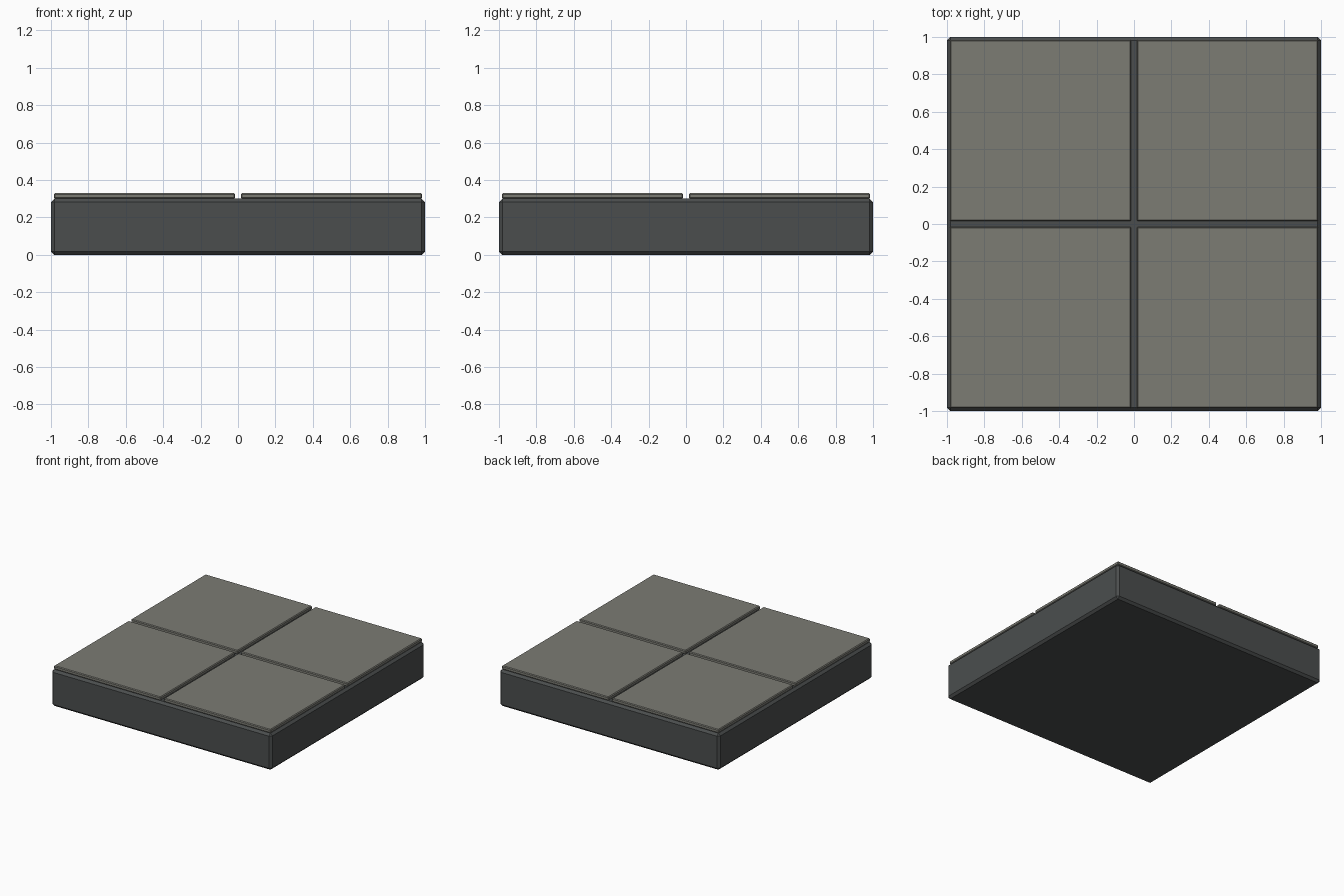
import bpy

if "Cube" in bpy.data.objects:
    bpy.data.objects.remove(bpy.data.objects["Cube"])


def material(name, rgb):
    mat = bpy.data.materials.new(name)
    mat.diffuse_color = (*rgb, 1)
    mat.use_nodes = True
    mat.node_tree.nodes["Principled BSDF"].inputs["Base Color"].default_value = mat.diffuse_color
    return mat


def slab(name, center, size, chamfer, mat):
    """Box with single-segment chamfered edges."""
    bpy.ops.mesh.primitive_cube_add(size=1, location=center)
    obj = bpy.context.object
    obj.name = name
    obj.scale = size
    bpy.ops.object.transform_apply(location=False, rotation=False, scale=True)
    bevel = obj.modifiers.new("chamfer", "BEVEL")
    bevel.width = chamfer
    bevel.segments = 1
    obj.data.materials.append(mat)
    return obj


dark_stone = material("dark_stone", (0.07, 0.076, 0.076))
light_stone = material("light_stone", (0.2, 0.2, 0.175))

# Foundation block
slab("floor_base", (0, 0, 0.15), (2, 2, 0.30), 0.018, dark_stone)

# Four paving tiles separated by narrow grooves
for ix, side in ((-1, "left"), (1, "right")):
    for iy, end in ((-1, "front"), (1, "back")):
        slab(f"tile_{end}_{side}", (ix * 0.5, iy * 0.5, 0.315),
             (0.97, 0.97, 0.03), 0.006, light_stone)
